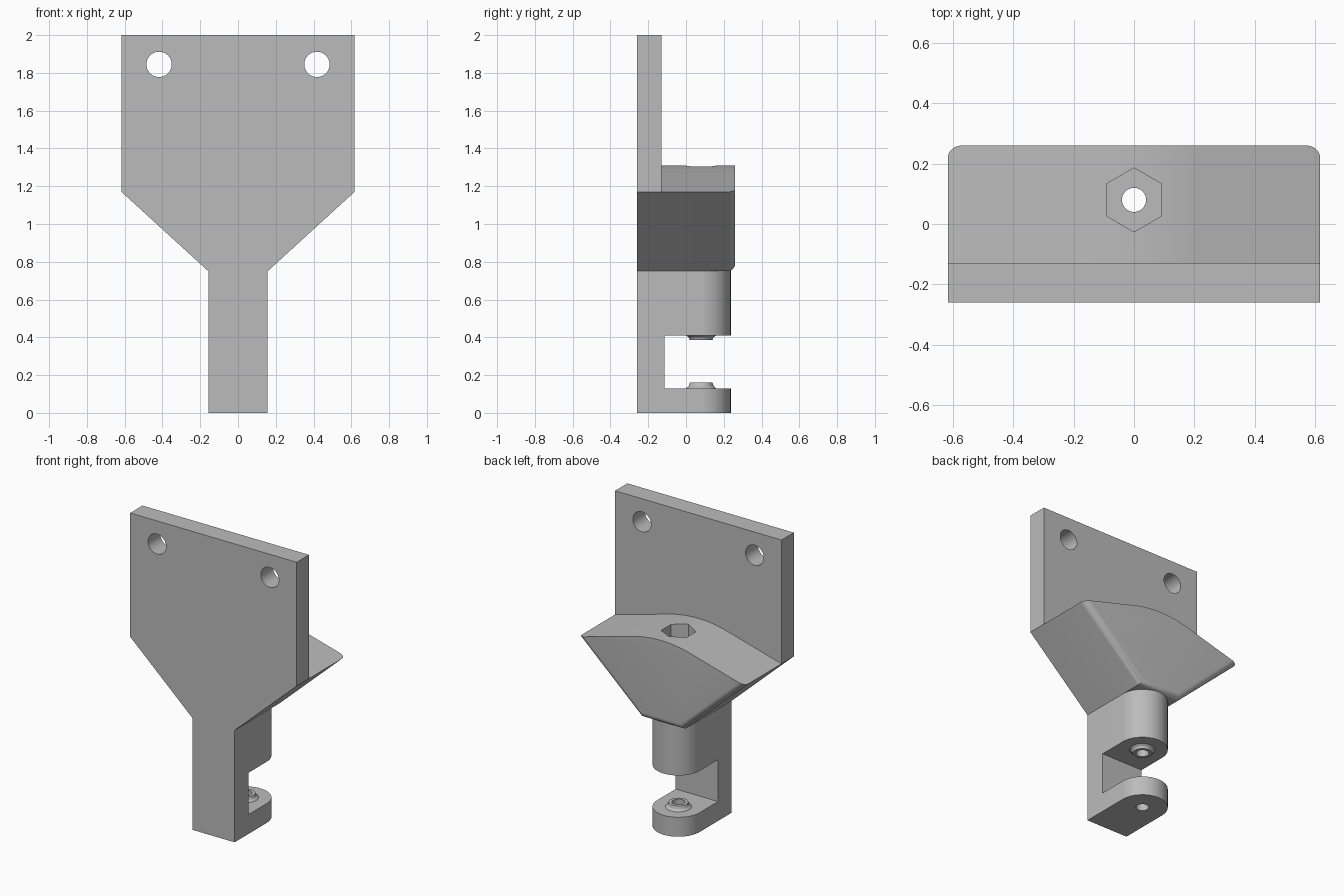
import bpy, bmesh, math
from mathutils import Vector

cube = bpy.data.objects.get("Cube")
if cube:
    bpy.data.objects.remove(cube, do_unlink=True)

grey = bpy.data.materials.new("plain grey")
grey.use_nodes = True
grey.diffuse_color = (0.5, 0.5, 0.5, 1)
grey.node_tree.nodes["Principled BSDF"].inputs["Base Color"].default_value = (0.5, 0.5, 0.5, 1)

HALF, STEM = 0.617, 0.157        # half widths of the plate and the stem
FRONT, STEP, BACK = -0.26, -0.13, 0.26
SCREW_Y = 0.08                   # axis of the clamp screw


def finish(name, bm):
    bmesh.ops.recalc_face_normals(bm, faces=bm.faces)
    mesh = bpy.data.meshes.new(name)
    bm.to_mesh(mesh)
    bm.free()
    mesh.materials.append(grey)
    ob = bpy.data.objects.new(name, mesh)
    bpy.context.collection.objects.link(ob)
    return ob


def prism(points, axis, lo, hi):
    """Extrude a 2D outline along y (points are x, z) or z (points are x, y)."""
    bm = bmesh.new()
    place = (lambda a, b: (a, lo, b)) if axis == "y" else (lambda a, b: (a, b, lo))
    face = bm.faces.new([bm.verts.new(place(a, b)) for a, b in points])
    new = bmesh.ops.extrude_face_region(bm, geom=[face])["geom"]
    step = Vector((0, hi - lo, 0)) if axis == "y" else Vector((0, 0, hi - lo))
    bmesh.ops.translate(bm, vec=step, verts=[v for v in new if isinstance(v, bmesh.types.BMVert)])
    return bm


def circle(cx, cy, r, n, start=0.0, sweep=math.tau):
    count = n if sweep == math.tau else n + 1
    return [(cx + r * math.cos(start + sweep * i / n),
             cy + r * math.sin(start + sweep * i / n)) for i in range(count)]


def cut(ob, cutters):
    bpy.context.view_layer.objects.active = ob
    for c in cutters:
        mod = ob.modifiers.new("cut", "BOOLEAN")
        mod.operation, mod.solver, mod.object = "DIFFERENCE", "EXACT", c
        bpy.ops.object.modifier_apply(modifier=mod.name)


# Cutters: mounting holes, screw bore and hexagonal pocket
mount_cutters = [finish("mount_hole_cutter", prism(circle(s * 0.418, 1.845, 0.067, 40), "y", -0.4, 0))
                 for s in (-1, 1)]
bore = finish("bore_cutter", prism(circle(0, SCREW_Y, 0.04, 32), "z", -0.1, 1.6))
pocket = finish("hex_cutter", prism(circle(0, SCREW_Y, 0.106, 6, math.pi / 2), "z", 0.7, 1.6))

# Front plate with tapered shoulders and narrow stem
half = [(STEM, 0), (STEM, 0.75), (HALF, 1.17), (HALF, 2)]
outline = half + [(-x, z) for x, z in reversed(half)]
plate = finish("front_plate", prism(outline, "y", FRONT, STEP))
cut(plate, mount_cutters)

# Arched bracket behind the plate, rounded along its lower back edge
arch = circle(0, 0.51, 0.8, 24, math.radians(75), math.radians(30))
bm = prism([(-STEM, 0.75), (STEM, 0.75), (HALF, 1.17)] + arch + [(-HALF, 1.17)], "y", STEP, BACK)
lower = [e for e in bm.edges
         if all(abs(v.co.y - BACK) < 1e-4 and v.co.z < 1.171 for v in e.verts)]
bmesh.ops.recalc_face_normals(bm, faces=bm.faces)
bmesh.ops.bevel(bm, geom=lower, offset=0.04, offset_type="OFFSET", segments=8,
                profile=0.5, affect="EDGES")
bracket = finish("arched_bracket", bm)
cut(bracket, [pocket, bore])

# Clamp jaws with half-round ends
tongue = [(STEM, STEP)] + circle(0, SCREW_Y, STEM, 32, 0, math.pi) + [(-STEM, STEP)]
upper_jaw = finish("upper_jaw", prism(tongue, "z", 0.41, 0.8))
cut(upper_jaw, [pocket, bore])
lower_jaw = finish("lower_jaw", prism(tongue, "z", 0, 0.13))
cut(lower_jaw, [bore])
inner_wall = finish("inner_wall", prism([(-STEM, STEP), (STEM, STEP), (STEM, -0.115), (-STEM, -0.115)],
                                        "z", 0.13, 0.41))


# Tapered collars around the bore on both jaws
def collar(name, base, tip):
    rings = [(0.08, base), (0.066, base + (tip - base) * 0.4), (0.06, tip), (0.04, tip), (0.04, base)]
    bm = bmesh.new()
    edges = []
    verts = [bm.verts.new((r, SCREW_Y, z)) for r, z in rings]
    for a, b in zip(verts, verts[1:]):
        edges.append(bm.edges.new((a, b)))
    bmesh.ops.spin(bm, geom=verts + edges, cent=(0, SCREW_Y, 0), axis=(0, 0, 1),
                   angle=math.tau, steps=32, use_merge=True)
    bmesh.ops.remove_doubles(bm, verts=bm.verts, dist=1e-4)
    return finish(name, bm)


upper_collar = collar("upper_collar", 0.41, 0.385)
lower_collar = collar("lower_collar", 0.13, 0.16)

for c in mount_cutters + [bore, pocket]:
    bpy.data.objects.remove(c, do_unlink=True)

# Smooth the rounded faces, keeping the edges sharp
bpy.ops.object.select_all(action="DESELECT")
for ob in (plate, bracket, upper_jaw, lower_jaw, inner_wall, upper_collar, lower_collar):
    ob.select_set(True)
bpy.context.view_layer.objects.active = plate
bpy.ops.object.shade_smooth_by_angle(angle=math.radians(30))
